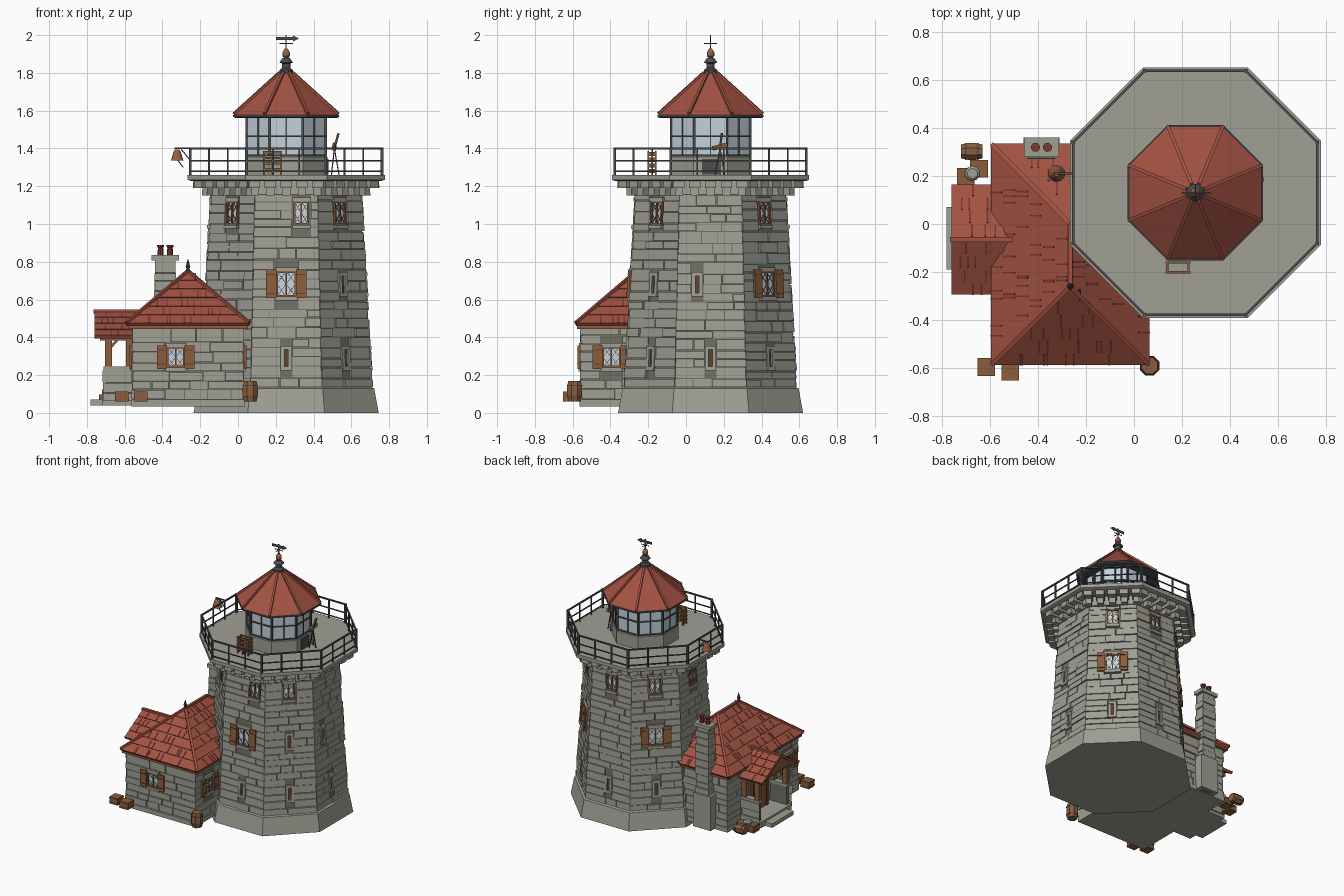
import bpy, bmesh, math, random
from mathutils import Vector as V

if "Cube" in bpy.data.objects:
    bpy.data.objects.remove(bpy.data.objects["Cube"])
random.seed(4)
R = random.uniform
MATS = {"stone": (.35, .35, .30), "mortar": (.16, .16, .135), "roof_red": (.36, .085, .055),
        "dark_red": (.20, .04, .03), "wood": (.26, .11, .047), "dark_wood": (.12, .05, .025),
        "glass": (.55, .65, .71), "iron": (.07, .075, .08), "copper": (.30, .12, .06)}
mats = {}
for k, c in MATS.items():
    mats[k] = bpy.data.materials.new(k)
    mats[k].diffuse_color = (*c, 1)
parts = {}
CX, CY, T8 = .255, .13, math.tan(math.pi / 8)


def get(name, mat):
    return parts.setdefault(name, (bmesh.new(), mat))[0]


def hexa(name, mat, p):
    """Solid from two matching quads (4 + 4 points)."""
    bm = get(name, mat)
    v = [bm.verts.new(q) for q in p]
    for f in ((3, 2, 1, 0), (4, 5, 6, 7), (0, 1, 5, 4), (1, 2, 6, 5), (2, 3, 7, 6), (3, 0, 4, 7)):
        bm.faces.new([v[i] for i in f])


def box(name, mat, x0, x1, y0, y1, z0, z1):
    hexa(name, mat, [(x, y, z) for z in (z0, z1) for x, y in ((x0, y0), (x1, y0), (x1, y1), (x0, y1))])


def bar(name, mat, p, q, w, h=None):
    p, q = V(p), V(q)
    d = (q - p).normalized()
    s = d.cross(V((0, 0, 1)) if abs(d.z) < .9 else V((1, 0, 0))).normalized()
    t = s.cross(d) * (h or w) / 2
    s = s * w / 2
    hexa(name, mat, [e + a * s + b * t for e in (p, q) for a, b in ((-1, -1), (1, -1), (1, 1), (-1, 1))])


def lathe(name, mat, x, y, prof, n=8, lie=False):
    """Stacked rings of (apothem, z); lie turns it onto the x axis."""
    bm, rings = get(name, mat), []
    for r, z in prof:
        r /= math.cos(math.pi / n)
        ring = []
        for i in range(n):
            a = (i + .5) * 2 * math.pi / n
            c, s = r * math.cos(a), r * math.sin(a)
            ring.append(bm.verts.new((x + z, y + c, .095 + s) if lie else (x + c, y + s, z)))
        rings.append(ring)
    for a, b in zip(rings, rings[1:]):
        for i in range(n):
            j = (i + 1) % n
            bm.faces.new((a[i], a[j], b[j], b[i]))
    bm.faces.new(rings[0][::-1])
    bm.faces.new(rings[-1])


def frame(ox, oy, ang, dist, half):
    """Wall mapping (u along, z up, d outward) -> point; u is mitred at the corners."""
    n, t = V((math.cos(ang), math.sin(ang), 0)), V((-math.sin(ang), math.cos(ang), 0))

    def F(u, z, d):
        h = half(z, d)
        return V((ox, oy, z)) + n * (dist(z) + d) + t * max(-h, min(h, u))
    F.half = half
    return F


def plate(name, mat, F, u0, u1, z0, z1, d0, d1):
    hexa(name, mat, [F(u, z, d) for d in (d0, d1) for u, z in ((u0, z0), (u1, z0), (u1, z1), (u0, z1))])


def stones(name, F, z0, z1, h, holes=()):
    z = z0
    while z < z1 - .002:
        zt = z + h * R(.8, 1.2)
        zt = z1 if z1 - zt < h * .5 else zt
        H = F.half((z + zt) / 2, 0)
        spans = [(-H, H)]
        for a, b, c, d in holes:
            if z < d and zt > c:
                spans = [s for l, r in spans for s in ((l, min(r, a)), (max(l, b), r)) if s[1] - s[0] > .012]
        for l, r in spans:
            u = l
            while u < r - .001:
                v = u + R(.08, .2)
                v = r if r - v < .05 else v
                plate(name, "stone", F, -9 if u == -H else u + .0025, 9 if v == H else v - .0025,
                      z + .0025, zt - .0025, -.015, R(.003, .014))
                u = v
        z = zt


def window(name, F, u, w, z0, z1, shutter=0):
    a, b = u - w / 2, u + w / 2
    plate(name + "_glass", "glass", F, a, b, z0, z1, -.01, .003)
    for s in ((a - .004, a + .006, z0, z1), (b - .006, b + .004, z0, z1), (a, b, z0, z0 + .01),
              (a, b, z1 - .01, z1), (u - .004, u + .004, z0, z1)):
        plate(name + "_frame", "wood", F, *s, -.01, .012)
    m = (z0 + z1) / 2
    for c, d in ((a, u), (u, b)):       # diamond lattice
        for e, f in ((z0, m), (m, z1)):
            bar(name + "_lattice", "iron", F(c, e, .004), F(d, f, .004), .0028)
            bar(name + "_lattice", "iron", F(c, f, .004), F(d, e, .004), .0028)
    plate(name + "_sill", "stone", F, a - .01, b + .01, z0 - .02, z0, -.01, .02)
    plate(name + "_lintel", "stone", F, a - .01, b + .01, z1, z1 + .02, -.01, .016)
    if shutter:
        for c in (a - shutter - .002, b + .002):
            plate(name + "_shutter", "wood", F, c, c + shutter, z0 - .008, z1 + .008, .012, .024)
            for k in (z0 + .015, z1 - .02):
                plate(name + "_shutter_batten", "dark_wood", F, c + .006, c + shutter - .006, k, k + .006, .02, .027)
    return (a - .012, b + .012, z0 - .02, z1 + .02)


# tower: plinth, core, stone courses, windows and slits
ap = lambda z: .447 - (z - .13) * .055
lathe("tower_plinth", "stone", CX, CY, [(.49, 0), (.466, .13), (.44, .14)])
lathe("tower_core", "mortar", CX, CY, [(ap(.1), .1), (ap(1.24), 1.24)])
for i in range(8):
    F = frame(CX, CY, i * math.pi / 4, ap, lambda z, d: (ap(z) + d) * T8)
    holes = []
    if i != 0:
        holes.append(window("upper_window", F, .08 if i == 6 else 0, .075, .995, 1.12))
    if i in (1, 3, 6):
        holes.append(window("main_window", F, 0, .1, .615, .75, .055))
    slits = [(0, .29)] + ([(-.07, .68)] if i == 0 else [(0, .68)] if i == 7 else [])
    for u, z in slits:
        plate("slit_opening", "dark_wood", F, u - .011, u + .011, z - .05, z + .05, -.01, .004)
        for s in (-1, 1):
            plate("slit_surround", "stone", F, u + s * .02 - .01, u + s * .02 + .01, z - .065, z + .065, -.01, .014)
        plate("slit_surround", "stone", F, u - .028, u + .028, z + .045, z + .065, -.01, .016)
        plate("slit_surround", "stone", F, u - .028, u + .028, z - .065, z - .045, -.01, .016)
        holes.append((u - .03, u + .03, z - .065, z + .065))
    stones("tower_stones", F, .135, 1.155, .052, holes)
    plate("corbel_band", "stone", F, -9, 9, 1.155, 1.24, -.02, .012)
    for k in range(5):                  # stepped corbels
        u = (k - 2) * .084
        plate("corbels", "stone", F, u - .022, u + .022, 1.15, 1.2, 0, .055)
        plate("corbels", "stone", F, u - .03, u + .03, 1.19, 1.235, 0, .105)

# gallery slab and railing
lathe("gallery_slab", "stone", CX, CY, [(.505, 1.228), (.522, 1.234), (.522, 1.26)])
oct_pt = lambda a, i, z: V((CX + a / math.cos(math.pi / 8) * math.cos((i + .5) * math.pi / 4),
                            CY + a / math.cos(math.pi / 8) * math.sin((i + .5) * math.pi / 4), z))
for i in range(8):
    for z, w in ((1.4, .01), (1.335, .007), (1.28, .007)):
        bar("railing", "iron", oct_pt(.507, i, z), oct_pt(.507, i + 1, z), w)
    for k in range(3):
        p = oct_pt(.507, i, 1.25).lerp(oct_pt(.507, i + 1, 1.25), k / 3)
        w = .009 if k else .014
        bar("railing_posts", "iron", p, p + V((0, 0, .155)), w)

# lantern room
lathe("lantern_wall", "stone", CX, CY, [(.218, 1.26), (.218, 1.355), (.21, 1.365)])
lathe("lantern_glass", "glass", CX, CY, [(.206, 1.36), (.206, 1.575)])
for i in range(8):
    a, b = oct_pt(.21, i, 1.36), oct_pt(.21, i + 1, 1.36)
    up = V((0, 0, .215))
    bar("lantern_mullions", "iron", a, a + up, .012)
    bar("lantern_mullions", "iron", a.lerp(b, .5), a.lerp(b, .5) + up, .007)
    for h in (.005, .105, .205):
        bar("lantern_mullions", "iron", a + V((0, 0, h)), b + V((0, 0, h)), .008)
    bar("lantern_roof_ribs", "roof_red", oct_pt(.276, i, 1.584), oct_pt(.035, i, 1.802), .014)
box("lantern_door", "iron", .465, .479, .085, .175, 1.262, 1.345)
lathe("lantern_roof_trim", "iron", CX, CY, [(.27, 1.562), (.281, 1.567), (.281, 1.578)])
lathe("lantern_roof", "roof_red", CX, CY, [(.278, 1.576), (.034, 1.8)])
lathe("roof_vent", "iron", CX, CY, [(.036, 1.795), (.036, 1.815), (.022, 1.825), (.022, 1.85), (.036, 1.855),
                                    (.018, 1.88)], 12)
lathe("finial_ball", "copper", CX, CY, [(.008, 1.875), (.02, 1.89), (.02, 1.908), (.008, 1.928)], 12)
bar("vane_rod", "iron", (CX, CY, 1.92), (CX, CY, 2), .006)
bar("vane_cross", "iron", (CX, CY - .035, 1.955), (CX, CY + .035, 1.955), .004)
bar("vane_cross", "iron", (CX - .035, CY, 1.955), (CX + .035, CY, 1.955), .004)
bar("vane_arrow", "iron", (.2, CY, 1.982), (.295, CY, 1.982), .005, .018)
hexa("vane_arrow", "iron", [(x, CY + d, 1.982 + s) for d in (-.003, .003)
                            for x, s in ((.29, -.016), (.32, -.001), (.32, .001), (.29, .016))])

# bell, chair and telescope on the gallery
bar("bell_bracket", "iron", (-.25, .21, 1.4), (-.335, .21, 1.4), .008)
bar("bell_bracket", "iron", (-.255, .21, 1.34), (-.3, .21, 1.395), .006)
lathe("bell", "copper", -.322, .21, [(.034, 1.335), (.03, 1.345), (.02, 1.38), (.012, 1.395)], 10)
bar("bell_clapper", "iron", (-.32, .21, 1.34), (-.29, .21, 1.3), .006)
for x in (.138, .182, .227):
    for y in (-.2, -.16):
        bar("chair", "wood", (x, y, 1.26), (x, y, 1.385), .009)
for z in (1.29, 1.32, 1.35, 1.38):
    for y in (-.2, -.16):
        bar("chair_slats", "wood", (.132, y, z), (.234, y, z), .01, .012)
    for x in (.138, .227):
        bar("chair_slats", "wood", (x, -.205, z - .01), (x, -.155, z - .01), .009, .022)
for dx, dy in ((.025, 0), (-.015, .025), (-.015, -.025)):
    bar("telescope_stand", "iron", (.51, .18, 1.4), (.51 + dx, .18 + dy, 1.26), .006)
bar("telescope", "wood", (.508, .14, 1.4), (.512, .22, 1.42), .018, .024)
bar("telescope_tube", "iron", (.51, .18, 1.4), (.532, .19, 1.48), .012)


# cottage and porch roofs: overlapping tile rows with dark joints
def slope(name, A, B, C, D, rows):
    A, B, C, D = map(V, (A, B, C, D))
    n = (B - A).cross(D - A).normalized()
    n = n if n.z > 0 else -n
    up = n.cross((B - A).normalized())
    up = up if up.z > 0 else -up
    L = (D - A).dot(up) / rows
    for k in range(rows):
        a, b, c, d = A.lerp(D, k / rows), B.lerp(C, k / rows), B.lerp(C, (k + 1) / rows - .002), A.lerp(D, (k + 1) / rows - .002)
        hexa(name, "roof_red", [p - n * .012 for p in (a, b, c, d)] +
             [a + n * .007, b + n * .007, c + n * .003, d + n * .003])
        for j in range(int((b - a).length / .085)):
            p = a.lerp(b, R(.12, .88))
            bar(name + "_joints", "dark_red", p + n * .006, p + up * L * .8 + n * .003, .007)


E, ZE = ((-.59, -.583), (.06, -.583), (.06, .33), (-.59, .33)), .47
c = [(x, y, ZE) for x, y in E]
r0, r1 = (-.265, -.26, .745), (-.265, 0, .745)
slope("cottage_roof", c[0], c[1], r0, r0, 6)
slope("cottage_roof", c[1], c[2], r1, r0, 6)
slope("cottage_roof", c[2], c[3], r1, r1, 6)
slope("cottage_roof", c[3], c[0], r0, r1, 6)
for p, q in ((c[0], r0), (c[1], r0), (c[2], r1), (c[3], r1), (r0, r1)):
    bar("cottage_ridge_caps", "roof_red", V(p) + V((0, 0, .005)), V(q) + V((0, 0, .005)), .018)
box("cottage_fascia", "wood", -.583, .053, -.576, .323, .445, .472)
lathe("cottage_finial", "iron", r0[0], r0[1], [(.014, .745), (.008, .765), (.012, .775), (.001, .815)], 8)

# cottage walls
box("cottage_core", "mortar", -.55, .02, -.55, .29, .04, .46)
box("cottage_plinth", "stone", -.565, .035, -.565, .305, .035, .07)
for ang, dist, half, wins in ((-90, .42, .285, (-.065,)), (0, .285, .42, (-.265,)),
                              (90, .42, .285, ()), (180, .285, .42, (.31,))):
    F = frame(-.265, -.13, math.radians(ang), lambda z, d=dist: d, lambda z, d, h=half: h + d)
    holes = [window("cottage_window", F, u, .09, .24, .35, .052) for u in wins]
    stones("cottage_stones", F, .07, .45, .05, holes)

# chimney
box("chimney_core", "mortar", -.43, -.34, .285, .345, .04, .81)
box("chimney_base", "stone", -.46, -.31, .28, .36, .04, .3)
for ang, dist, half in ((-90, .03, .045), (0, .045, .03), (90, .03, .045), (180, .045, .03)):
    F = frame(-.385, .315, math.radians(ang), lambda z, d=dist: d, lambda z, d, h=half: h + d)
    stones("chimney_stones", F, .3, .81, .05)
box("chimney_cap", "stone", -.457, -.313, .278, .36, .808, .835)
for x in (-.41, -.36):
    lathe("chimney_pots", "dark_red", x, .319, [(.017, .83), (.014, .875), (.018, .878), (.018, .89)], 10)

# porch
slope("porch_roof", (-.76, -.29, .405), (-.5, -.29, .405), (-.47, -.065, .535), (-.76, -.065, .535), 4)
slope("porch_roof", (-.76, .16, .405), (-.5, .16, .405), (-.47, -.065, .535), (-.76, -.065, .535), 4)
bar("porch_ridge", "roof_red", (-.765, -.065, .537), (-.47, -.065, .537), .02)
hexa("porch_gable", "wood", [(x, y, z) for x in (-.73, -.715) for y, z in
                             ((-.25, .405), (.12, .405), (-.06, .525), (-.07, .525))])
box("porch_floor", "stone", -.72, -.55, -.25, .12, .04, .085)
box("porch_step", "stone", -.78, -.71, -.19, .07, .04, .07)
for y, s in ((-.235, -90), (.105, 90)):
    box("porch_wall", "mortar", -.7, -.55, y - .015, y + .015, .08, .23)
    box("porch_wall_cap", "stone", -.712, -.55, y - .022, y + .022, .225, .245)
    F = frame(-.63, y, math.radians(s), lambda z: .015, lambda z, d: .075 + d)
    stones("porch_stones", F, .06, .228, .05)
    for x in (-.685, -.575):
        box("porch_posts", "wood", x - .018, x + .018, y - .016, y + .016, .24, .39)
    bar("porch_beams", "wood", (-.73, y, .395), (-.56, y, .395), .026)
    bar("porch_braces", "wood", (-.69, y, .33), (-.64, y, .385), .014)
bar("porch_beams", "wood", (-.7, -.25, .395), (-.7, .12, .395), .026)
box("porch_door", "wood", -.585, -.56, -.135, .005, .085, .36)
for y in (-.145, .015):
    box("door_frame", "dark_wood", -.59, -.56, y - .01, y + .01, .085, .37)

# crates and barrels
for x, y, z in ((-.615, -.595, .06), (-.515, -.615, .06), (-.7, .195, .045), (-.645, .23, .06)):
    box("crates", "wood", x - .035, x + .035, y - .035, y + .035, z, z + .052)
    for k in (z + .006, z + .04):
        box("crate_slats", "wood", x - .037, x + .037, y - .037, y + .037, k, k + .007)
lathe("rope_coil", "stone", -.672, .21, [(.025, .09), (.03, .115), (.02, .125)], 10)
barrel = [(.033, 0), (.04, .035), (.04, .075), (.033, .11)]
lathe("standing_barrel", "wood", .065, -.59, [(r, z + .06) for r, z in barrel], 8)
lathe("lying_barrel", "wood", -.72, .302, [(r * .87, z * .82) for r, z in barrel], 8, True)
for h in (.025, .085):
    lathe("barrel_hoops", "iron", .065, -.59, [(.041, .057 + h), (.041, .063 + h)], 8)
    lathe("barrel_hoops", "iron", -.72, .302, [(.0355, h * .82 - .003), (.0355, h * .82 + .003)], 8, True)

for name, (bm, mat) in parts.items():
    bmesh.ops.recalc_face_normals(bm, faces=bm.faces)
    me = bpy.data.meshes.new(name)
    bm.to_mesh(me)
    bm.free()
    me.materials.append(mats[mat])
    bpy.context.collection.objects.link(bpy.data.objects.new(name, me))

for m in bpy.data.materials:
    if m.users and not m.is_grease_pencil:
        m.use_nodes = True
        m.node_tree.nodes["Principled BSDF"].inputs["Base Color"].default_value = m.diffuse_color
